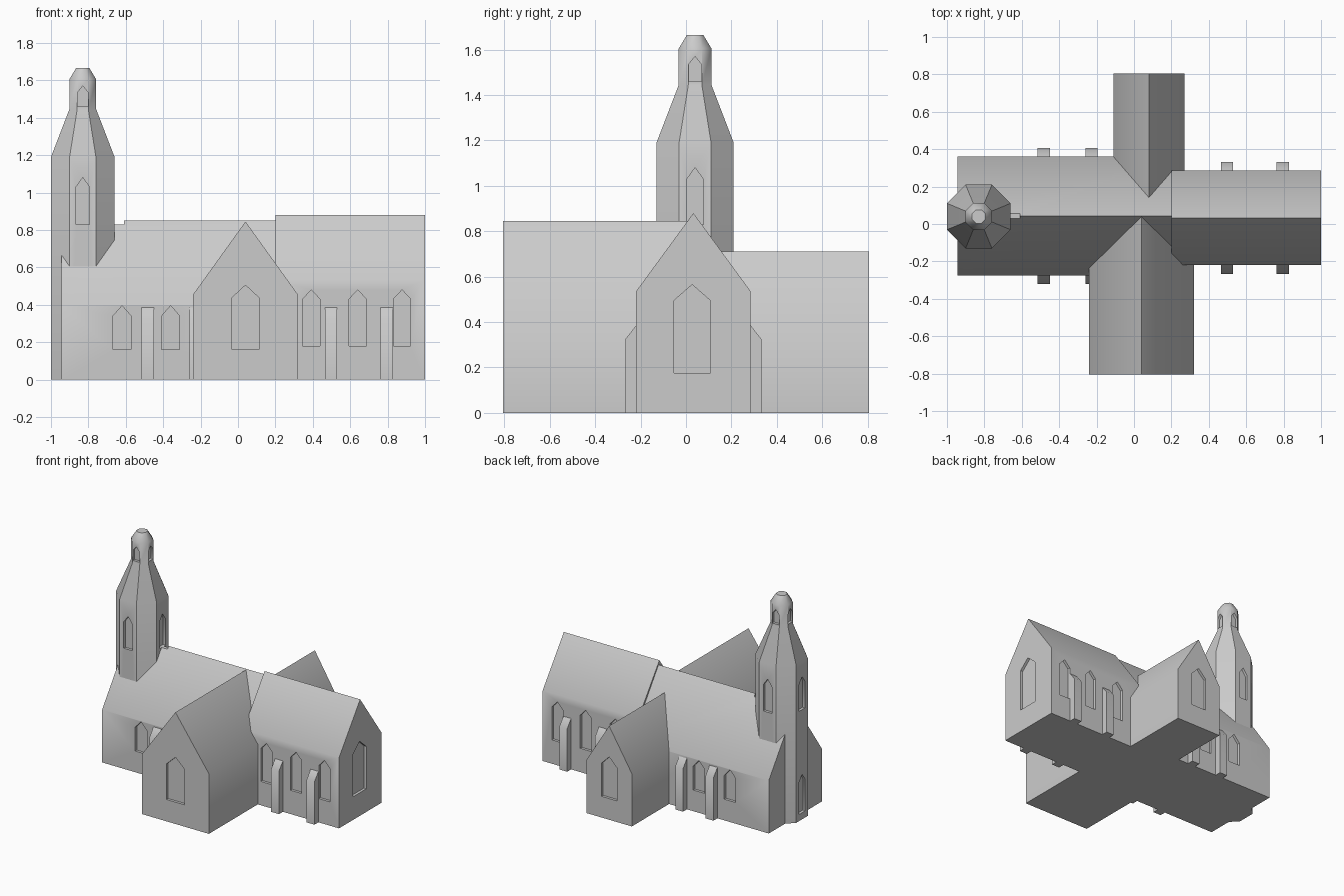
import bpy, bmesh, math
from math import cos, sin, pi, radians

if "Cube" in bpy.data.objects:
    bpy.data.objects.remove(bpy.data.objects["Cube"])

stone = bpy.data.materials.new("grey_stone")
stone.diffuse_color = (0.6, 0.6, 0.6, 1)
stone.use_nodes = True
stone.node_tree.nodes["Principled BSDF"].inputs["Base Color"].default_value = stone.diffuse_color


def add_prism(bm, profile, origin, deg, t0, t1):
    """Extrude a (u, z) profile from t0 to t1 along the heading deg."""
    a = radians(deg)
    rings = []
    for t in (t0, t1):
        rings.append([bm.verts.new((origin[0] + t * cos(a) - u * sin(a),
                                    origin[1] + t * sin(a) + u * cos(a), z))
                      for u, z in profile])
    bridge(bm, rings)


def bridge(bm, rings):
    """Skin a stack of equal rings and cap both ends."""
    for r0, r1 in zip(rings, rings[1:]):
        n = len(r0)
        for i in range(n):
            j = (i + 1) % n
            bm.faces.new((r0[i], r0[j], r1[j], r1[i]))
    bm.faces.new(rings[0][::-1])
    bm.faces.new(rings[-1])


def finish(name, bm):
    bmesh.ops.recalc_face_normals(bm, faces=bm.faces)
    me = bpy.data.meshes.new(name)
    bm.to_mesh(me)
    bm.free()
    me.materials.append(stone)
    ob = bpy.data.objects.new(name, me)
    bpy.context.collection.objects.link(ob)
    return ob


def smooth(ob):
    bpy.ops.object.select_all(action='DESELECT')
    ob.select_set(True)
    bpy.context.view_layer.objects.active = ob
    bpy.ops.object.shade_smooth_by_angle(angle=radians(40))


def cut_windows(ob, windows):
    """Recess pointed windows: (wall point, heading, width, sill, shoulder, tip)."""
    bm = bmesh.new()
    for origin, deg, w, z0, zs, z1 in windows:
        h = w / 2
        add_prism(bm, [(-h, z0), (h, z0), (h, zs), (0, z1), (-h, zs)],
                  origin, deg, -0.02, 0.05)
    cutter = finish("window_cutter", bm)
    cutter.hide_render = True
    mod = ob.modifiers.new("windows", 'BOOLEAN')
    mod.operation, mod.solver, mod.object = 'DIFFERENCE', 'EXACT', cutter
    bpy.ops.object.select_all(action='DESELECT')
    bpy.context.view_layer.objects.active = ob
    ob.select_set(True)
    bpy.ops.object.modifier_apply(modifier=mod.name)
    bpy.data.objects.remove(cutter, do_unlink=True)
    smooth(ob)


def gabled(name, origin, deg, t0, t1, half, eave, ridge, windows):
    bm = bmesh.new()
    add_prism(bm, [(-half, 0), (half, 0), (half, eave), (0, ridge), (-half, eave)],
              origin, deg, t0, t1)
    cut_windows(finish(name, bm), windows)


def both_sides(xs, yc, half, *size):
    return [((x, yc + s * half), s * 90, *size) for x in xs for s in (-1, 1)]


# Tower: octagonal shaft, tapering roof, lantern and cap
TX, TY = -0.83, 0.04
bm = bmesh.new()
rings = []
for half, z in ((0.17, 0), (0.17, 1.19), (0.072, 1.445), (0.072, 1.605), (0.036, 1.665)):
    r = half / cos(pi / 8)
    rings.append([bm.verts.new((TX + r * cos(pi / 8 + k * pi / 4),
                                TY + r * sin(pi / 8 + k * pi / 4), z)) for k in range(8)])
bridge(bm, rings)


def tower_window(deg, half, *size):
    a = radians(deg)
    return ((TX + half * cos(a), TY + half * sin(a)), deg, *size)


belfry = [tower_window(d, 0.17, 0.072, 0.83, 1.03, 1.08) for d in (0, 90, 180, 270)]
lantern = [tower_window(d, 0.072, 0.056, 1.46, 1.535, 1.57) for d in (0, 90, 180, 270)]
door = [tower_window(180, 0.17, 0.075, 0.05, 0.29, 0.34)]
cut_windows(finish("tower", bm), belfry + lantern + door)

# Nave, with the ridge notched in front of the east belfry window
gabled("nave", (0, 0.0425), 0, -0.945, 0.20, 0.3175, 0.40, 0.85,
       both_sides((-0.62, -0.36), 0.0425, 0.3175, 0.097, 0.16, 0.34, 0.395) + belfry[:1])

# Chancel with side windows and a large east window
gabled("chancel", (0, 0.0325), 0, 0.20, 1.0, 0.2525, 0.535, 0.88,
       both_sides((0.392, 0.64, 0.877), 0.0325, 0.2525, 0.093, 0.18, 0.43, 0.48)
       + [((1.0, 0.027), 0, 0.16, 0.175, 0.495, 0.565)])

# Transepts
gabled("south_transept", (0.04, 0), -90, -0.04, 0.805, 0.28, 0.455, 0.845,
       [((0.04, -0.805), -90, 0.15, 0.165, 0.435, 0.505)])
gabled("north_transept", (0.08, 0), 90, 0.10, 0.805, 0.19, 0.40, 0.71,
       [((0.08, 0.805), 90, 0.13, 0.16, 0.41, 0.475)])

# Buttresses in pairs along nave and chancel
for name, xs, yc, half in (("nave_buttresses", (-0.4825, -0.2275), 0.0425, 0.3175),
                           ("chancel_buttresses", (0.4975, 0.795), 0.0325, 0.2525)):
    bm = bmesh.new()
    for x in xs:
        for s in (-1, 1):
            add_prism(bm, [(s * (half - 0.01), 0), (s * (half + 0.047), 0),
                           (s * (half + 0.047), 0.325), (s * half, 0.385),
                           (s * (half - 0.01), 0.385)], (x, yc), 0, -0.0325, 0.0325)
    smooth(finish(name, bm))
